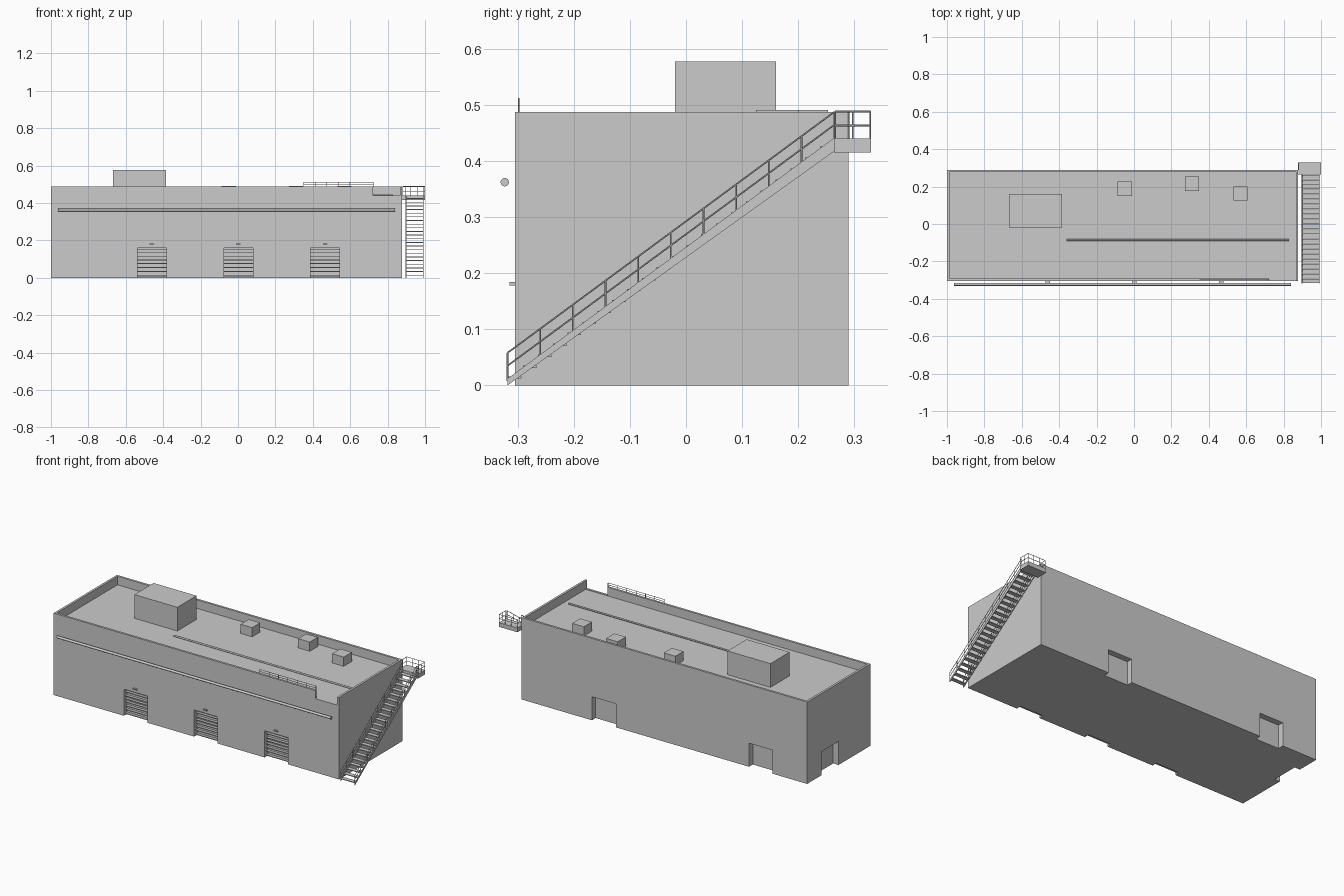
import bpy, bmesh, math
from mathutils import Vector

if "Cube" in bpy.data.objects:
    bpy.data.objects.remove(bpy.data.objects["Cube"])


def finish(name, bm):
    bmesh.ops.recalc_face_normals(bm, faces=bm.faces)
    me = bpy.data.meshes.new(name)
    bm.to_mesh(me)
    bm.free()
    ob = bpy.data.objects.new(name, me)
    bpy.context.collection.objects.link(ob)
    return ob


def add_box(bm, x0, x1, y0, y1, z0, z1):
    vs = bmesh.ops.create_cube(bm, size=1)["verts"]
    for v in vs:
        v.co = Vector((x0 if v.co.x < 0 else x1,
                       y0 if v.co.y < 0 else y1,
                       z0 if v.co.z < 0 else z1))


def boxes(name, items):
    bm = bmesh.new()
    for b in items:
        add_box(bm, *b)
    return finish(name, bm)


def add_rod(bm, a, b, r, sides=6):
    a, b = Vector(a), Vector(b)
    d = b - a
    vs = bmesh.ops.create_cone(bm, cap_ends=True, segments=sides, radius1=r,
                               radius2=r, depth=d.length)["verts"]
    q = d.to_track_quat('Z', 'Y')
    for v in vs:
        v.co = q @ v.co + (a + b) / 2


def rods(name, items, r, sides=6):
    bm = bmesh.new()
    for a, b in items:
        add_rod(bm, a, b, r, sides)
    return finish(name, bm)


def cut(ob, b):
    tool = boxes("cutter", [b])
    m = ob.modifiers.new("cut", 'BOOLEAN')
    m.operation, m.solver, m.object = 'DIFFERENCE', 'EXACT', tool
    me = bpy.data.meshes.new_from_object(
        ob.evaluated_get(bpy.context.evaluated_depsgraph_get()))
    ob.modifiers.clear()
    ob.data = me
    bpy.data.objects.remove(tool)


X0, X1, Y0, Y1, TOP = -1.0, 0.878, -0.305, 0.29, 0.487
ROOF, WALL = 0.436, 0.013

# Main hall with sunken roof, parapet notch and recessed doorways
hall = boxes("hall", [(X0, X1, Y0, Y1, 0, TOP)])
cut(hall, (X0 + WALL, X1 - WALL, Y0 + WALL, Y1 - WALL, ROOF, 0.6))
cut(hall, (0.722, X1 - WALL, Y0 - 0.05, Y0 + 0.05, 0.439, 0.6))
front_doors = (-0.46, 0.0025, 0.466)
for cx in front_doors:
    cut(hall, (cx - 0.0775, cx + 0.0775, Y0 - 0.1, Y0 + 0.03, -0.1, 0.158))
for a, b in ((0.259, 0.416), (-0.772, -0.618)):
    cut(hall, (a, b, Y1 - 0.035, Y1 + 0.1, -0.1, 0.14))
cut(hall, (X0 - 0.1, X0 + 0.035, -0.005, 0.157, -0.1, 0.14))

# Slatted shutters and door lamps
for i, cx in enumerate(front_doors):
    boxes(f"shutter_slats_{i + 1}",
          [(cx - 0.0775, cx + 0.0775, Y0 + 0.014, Y0 + 0.031, z, z + 0.005)
           for z in (0.006, 0.03, 0.052, 0.074, 0.092, 0.11, 0.134, 0.15)])
    boxes(f"door_lamp_{i + 1}",
          [(cx - 0.012, cx + 0.012, Y0 - 0.01, Y0 + 0.001, 0.178, 0.184)])

# Roof units
boxes("roof_plant_room", [(-0.668, -0.385, -0.02, 0.16, ROOF - 0.002, 0.577)])
for i, (x, y) in enumerate(((-0.05, 0.188), (0.31, 0.215), (0.57, 0.163))):
    boxes(f"roof_vent_{i + 1}",
          [(x - 0.038, x + 0.038, y - 0.038, y + 0.038, ROOF - 0.002, 0.491)])

# Pipes on the front wall and the roof
wall_pipe = rods("wall_pipe", [((-0.963, -0.323, 0.362), (0.84, -0.323, 0.362))], 0.0075, 16)
roof_pipe = rods("roof_pipe", [((-0.36, -0.086, 0.440), (0.83, -0.086, 0.440))], 0.005, 12)
for ob in (wall_pipe, roof_pipe):
    bpy.context.view_layer.objects.active = ob
    ob.select_set(True)
    bpy.ops.object.shade_smooth_by_angle()
    ob.select_set(False)

# Guard rail on the front parapet
y = -0.298
rail = [((0.352, y, z), (0.722, y, z)) for z in (0.499, 0.511)]
rail += [((0.352 + 0.37 * i / 6, y, TOP - 0.002), (0.352 + 0.37 * i / 6, y, 0.511))
         for i in range(7)]
rods("parapet_rail", rail, 0.0015)

# Stair: stringers, treads and handrails
SX0, SX1, SY0, SY1 = 0.896, 0.992, -0.318, 0.264
RISE = 0.429


def slope(y):
    return 0.012 + RISE * (y - SY0) / (SY1 - SY0)


bm = bmesh.new()
for x in (SX0, SX1 - 0.004):
    prof = [(SY0, 0.0), (SY1, 0.417), (SY1, slope(SY1)), (SY0, slope(SY0))]
    face = bm.faces.new([bm.verts.new((x, py, pz)) for py, pz in prof])
    ext = bmesh.ops.extrude_face_region(bm, geom=[face])["geom"]
    bmesh.ops.translate(bm, vec=(0.004, 0, 0),
                        verts=[g for g in ext if isinstance(g, bmesh.types.BMVert)])
finish("stair_stringers", bm)

N = 22
treads = []
for i in range(N):
    c = SY0 + (i + 0.5) * (SY1 - SY0) / N
    z = slope(c) - 0.008
    treads.append((SX0 + 0.003, SX1 - 0.003, c - 0.012, c + 0.012, z - 0.002, z + 0.002))
boxes("stair_treads", treads)

rail = []
for x in (SX0 + 0.002, SX1 - 0.002):
    for h in (0.023, 0.046):
        rail.append(((x, SY0, slope(SY0) + h), (x, SY1, slope(SY1) + h)))
    for i in range(11):
        py = SY0 + (SY1 - SY0) * i / 10
        rail.append(((x, py, slope(py) - 0.004), (x, py, slope(py) + 0.046)))
rods("stair_rails", rail, 0.0015)

# Landing and its rail
PX0, PX1, PY0, PY1 = 0.878, 1.0, 0.264, 0.33
boxes("landing", [(PX0, PX1, PY0, PY1, 0.415, 0.44)])
a, b = PX0 + 0.003, PX1 - 0.0015
c, d = PY0 + 0.0015, PY1 - 0.0015
rail = []
for z in (0.463, 0.488):
    rail += [((b, c, z), (b, d, z)), ((a, d, z), (b, d, z)), ((a, Y1, z), (a, d, z))]
for p in ((b, c), (b, (c + d) / 2), (b, d), (a + (b - a) / 3, d),
          (a + (b - a) * 2 / 3, d), (a, d), (a, Y1)):
    rail.append(((*p, 0.438), (*p, 0.488)))
rods("landing_rail", rail, 0.0015)
